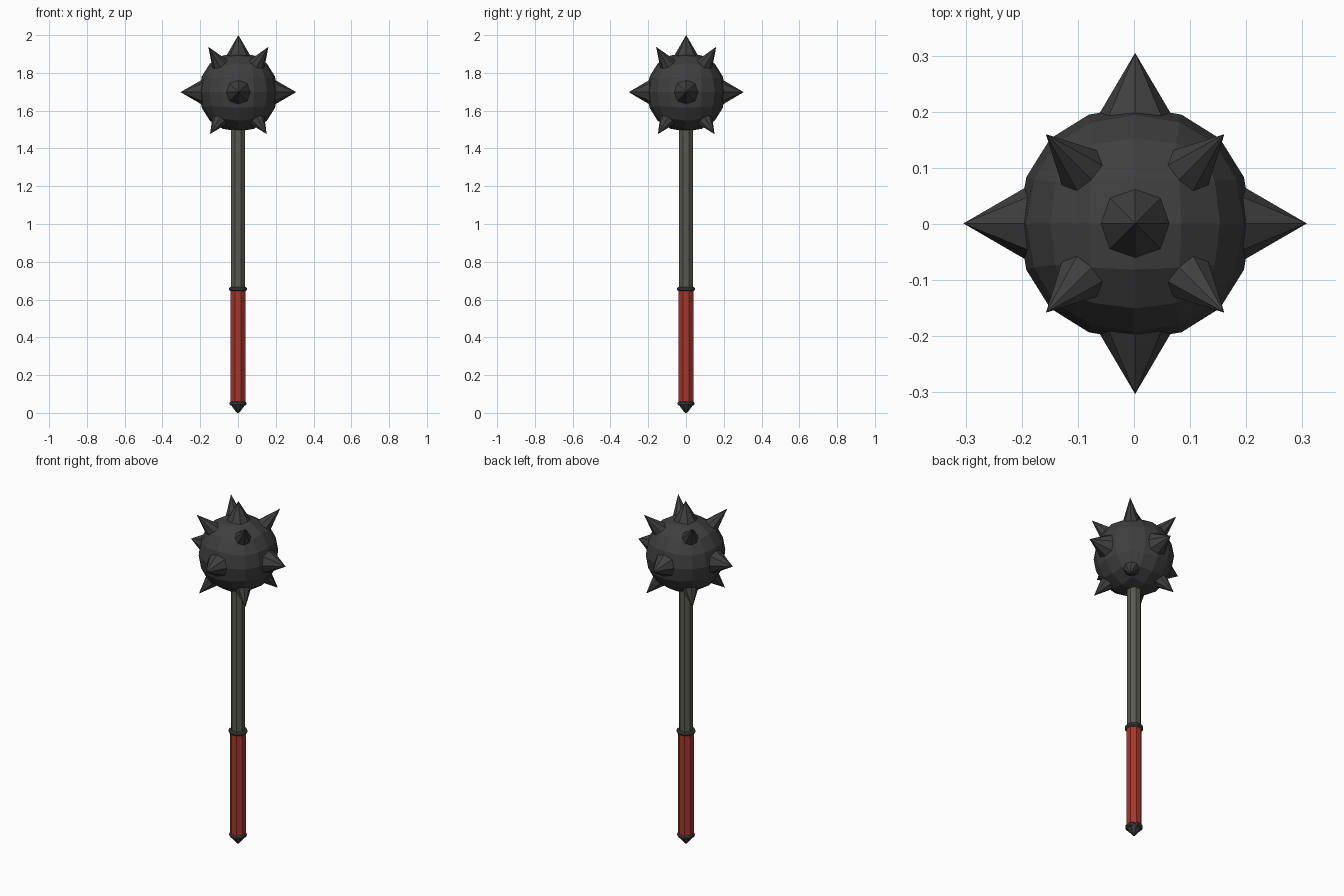
import bpy
from math import pi, cos
from mathutils import Vector

if "Cube" in bpy.data.objects:
    bpy.data.objects.remove(bpy.data.objects["Cube"])


def material(name, rgb):
    m = bpy.data.materials.new(name)
    m.diffuse_color = (*rgb, 1)
    m.use_nodes = True
    m.node_tree.nodes["Principled BSDF"].inputs["Base Color"].default_value = m.diffuse_color
    return m


IRON = material("dark_iron", (0.05, 0.05, 0.05))
STEEL = material("shaft_steel", (0.10, 0.10, 0.085))
RED = material("red_grip", (0.38, 0.04, 0.025))
CENTRE = Vector((0.002, 0.001, 1.698))


def finish(name, mat):
    ob = bpy.context.object
    ob.name = name
    ob.data.materials.append(mat)
    return ob


def prism(name, mat, z0, z1, flat0, flat1):
    """Octagonal bar with flats facing the axes; radii measured to the flats."""
    k = cos(pi / 8)
    bpy.ops.mesh.primitive_cone_add(vertices=8, radius1=flat0 / k, radius2=flat1 / k,
                                    depth=z1 - z0, location=(0, 0, (z0 + z1) / 2),
                                    rotation=(0, 0, pi / 8))
    return finish(name, mat)


def spike(name, tip, radius):
    """Octagonal spike pointing from inside the ball out to the tip offset."""
    tip = Vector(tip)
    d = tip.normalized()
    base = d * 0.18
    bpy.ops.mesh.primitive_cone_add(vertices=8, radius1=radius, radius2=0,
                                    depth=(tip - base).length,
                                    location=CENTRE + (tip + base) / 2)
    ob = finish(name, IRON)
    ob.rotation_euler = d.to_track_quat('Z', 'Y').to_euler()


def ring(name, z, flat, half):
    """Chamfered octagonal collar."""
    ob = prism(name, IRON, z - half, z + half, flat, flat)
    b = ob.modifiers.new("chamfer", 'BEVEL')
    b.width = half * 0.6
    b.segments = 1


# Handle
prism("shaft", STEEL, 0.64, 1.55, 0.036, 0.036)
prism("grip", RED, 0.05, 0.65, 0.039, 0.039)
ring("upper_collar", 0.656, 0.048, 0.011)
ring("lower_collar", 0.05, 0.045, 0.011)
prism("pommel_point", IRON, 0.0, 0.042, 0.006, 0.038)

# Ball: subdivided cube, left faceted
bpy.ops.mesh.primitive_cube_add(size=0.496, location=CENTRE)
ball = finish("ball", IRON)
sub = ball.modifiers.new("round", 'SUBSURF')
sub.levels = sub.render_levels = 2

# Spikes along the axes
spike("top_spike", (0, 0, 0.302), 0.071)
for i, (x, y) in enumerate([(1, 0), (0, 1), (-1, 0), (0, -1)]):
    spike(f"side_spike_{i}", (x * 0.306, y * 0.304, 0), 0.073)

# Spikes towards the corners
for sx in (-1, 1):
    for sy in (-1, 1):
        spike(f"upper_spike_{sx}_{sy}", (sx * 0.159, sy * 0.159, 0.24), 0.053)
        spike(f"lower_spike_{sx}_{sy}", (sx * 0.15, sy * 0.15, -0.222), 0.053)
